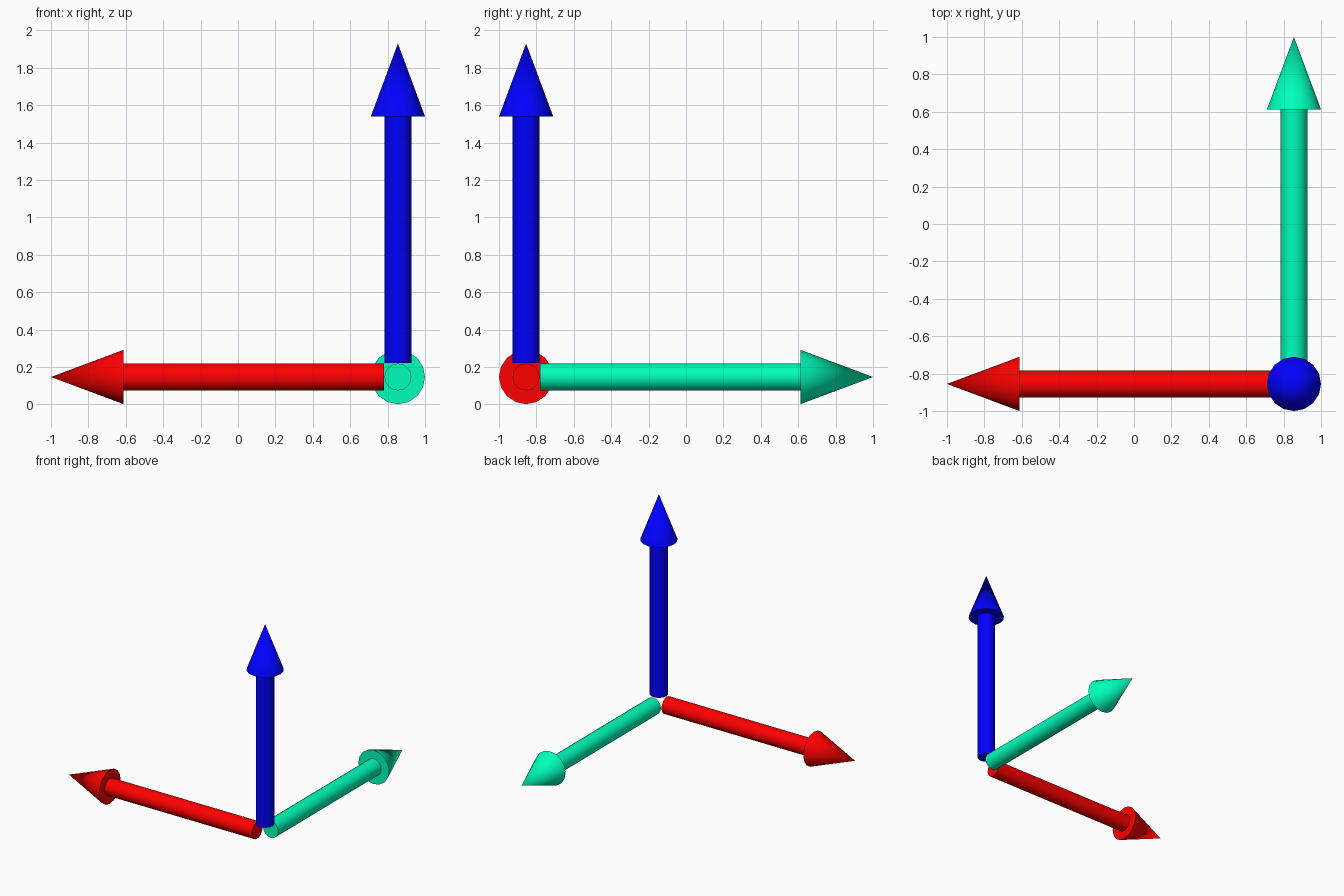
import bpy, bmesh, math
from mathutils import Vector

if "Cube" in bpy.data.objects:
    bpy.data.objects.remove(bpy.data.objects["Cube"])

SIDES = 16
CORNER = Vector((0.855, -0.855, 0.147))   # where the three axes would meet
# arrow profile as (radius, distance from corner)
PROFILE = [(0, 0.075), (0.072, 0.075), (0.072, 1.393), (0.145, 1.393), (0, 1.782)]
LENGTH = {"red_arrow": 1.855, "green_arrow": 1.855, "blue_arrow": 1.783}


def arrow(name, direction, color, base, neck, tip):
    profile = [(0, base), (0.072, base), (0.072, neck), (0.145, neck), (0, tip)]
    bm = bmesh.new()
    verts = [bm.verts.new((r, 0, z)) for r, z in profile]
    edges = [bm.edges.new(pair) for pair in zip(verts, verts[1:])]
    bmesh.ops.spin(bm, geom=verts + edges, cent=(0, 0, 0), axis=(0, 0, 1),
                   angle=math.tau, steps=SIDES, use_duplicate=False)
    bmesh.ops.remove_doubles(bm, verts=bm.verts, dist=0.0005)
    bmesh.ops.recalc_face_normals(bm, faces=bm.faces)
    mesh = bpy.data.meshes.new(name)
    bm.to_mesh(mesh)
    bm.free()
    obj = bpy.data.objects.new(name, mesh)
    bpy.context.collection.objects.link(obj)
    obj.location = CORNER
    obj.rotation_euler = Vector(direction).to_track_quat('Z', 'Y').to_euler()
    mat = bpy.data.materials.new(name + "_paint")
    mat.diffuse_color = (*color, 1)
    mat.use_nodes = True
    mat.node_tree.nodes["Principled BSDF"].inputs["Base Color"].default_value = mat.diffuse_color
    mesh.materials.append(mat)
    # smooth sides, crisp rims
    bpy.ops.object.select_all(action='DESELECT')
    obj.select_set(True)
    bpy.context.view_layer.objects.active = obj
    bpy.ops.object.shade_smooth_by_angle(angle=math.radians(40))


# left-pointing, back-pointing and upright arrows
arrow("red_arrow", (-1, 0, 0), (1, 0, 0), 0.075, 1.467, 1.855)
arrow("green_arrow", (0, 1, 0), (0, 1, 0.5), 0.075, 1.467, 1.855)
arrow("blue_arrow", (0, 0, 1), (0, 0, 1), 0.075, 1.393, 1.783)
